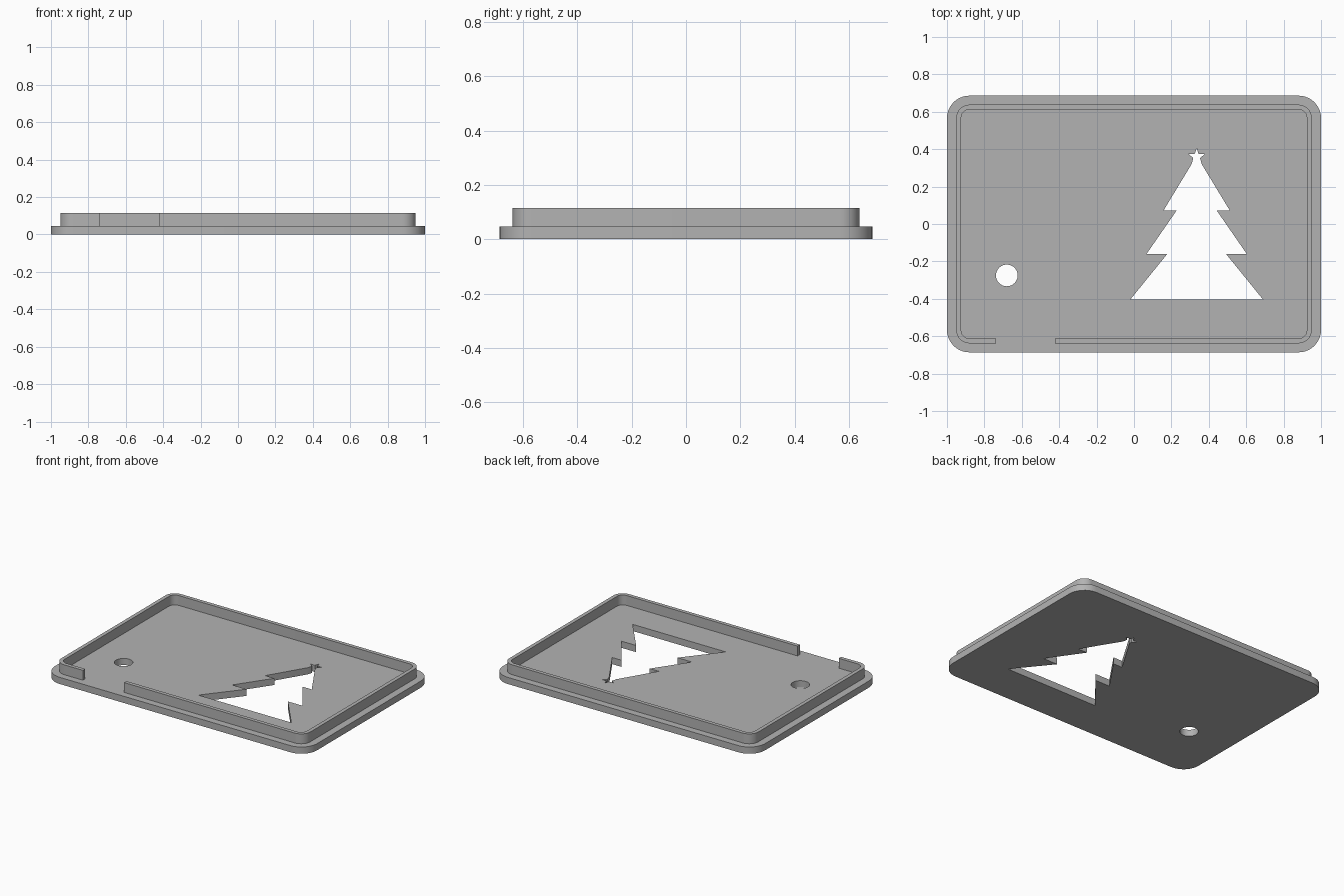
import bpy
import bmesh
from math import sin, cos, pi, radians

cube = bpy.data.objects.get("Cube")
if cube:
    bpy.data.objects.remove(cube, do_unlink=True)

grey = bpy.data.materials.new("plain grey")
grey.use_nodes = True
colour = (0.45, 0.45, 0.45, 1)
grey.diffuse_color = colour
grey.node_tree.nodes["Principled BSDF"].inputs["Base Color"].default_value = colour


def rounded_rect(hx, hy, r, steps=10):
    """Anticlockwise outline, starting at the front left-hand (+x) corner."""
    points = []
    for i, (sx, sy) in enumerate([(1, -1), (1, 1), (-1, 1), (-1, -1)]):
        for k in range(steps + 1):
            a = (i - 1 + k / steps) * pi / 2
            points.append((sx * (hx - r) + r * cos(a), sy * (hy - r) + r * sin(a)))
    return points


def circle(x, y, r, sides=40):
    return [(x + r * cos(2 * pi * k / sides), y + r * sin(2 * pi * k / sides))
            for k in range(sides)]


def extrude_outline(name, loops, z0, z1):
    """Solid from an outer outline plus any hole outlines."""
    bm = bmesh.new()
    for loop in loops:
        verts = [bm.verts.new((x, y, z0)) for x, y in loop]
        for a, b in zip(verts, verts[1:] + verts[:1]):
            bm.edges.new((a, b))
    bmesh.ops.triangle_fill(bm, edges=bm.edges[:], use_beauty=True, normal=(0, 0, 1))
    top = bmesh.ops.extrude_face_region(bm, geom=bm.faces[:], use_keep_orig=True)["geom"]
    bmesh.ops.translate(bm, vec=(0, 0, z1 - z0),
                        verts=[g for g in top if isinstance(g, bmesh.types.BMVert)])
    bmesh.ops.recalc_face_normals(bm, faces=bm.faces[:])
    mesh = bpy.data.meshes.new(name)
    bm.to_mesh(mesh)
    bm.free()
    mesh.materials.append(grey)
    obj = bpy.data.objects.new(name, mesh)
    bpy.context.collection.objects.link(obj)
    bpy.ops.object.select_all(action="DESELECT")
    obj.select_set(True)
    bpy.context.view_layer.objects.active = obj
    bpy.ops.object.shade_smooth_by_angle(angle=radians(30))
    return obj


# Tree cut-out: right half of a star-topped, three-tier fir, then mirrored
tree_x = 0.335
half = [(0.011, 0.374), (0.045, 0.375), (0.018, 0.353), (0.027, 0.32),
        (0.178, 0.071), (0.108, 0.071), (0.268, -0.16), (0.157, -0.16),
        (0.355, -0.404)]
tree = ([(tree_x, 0.404)] + [(tree_x + x, y) for x, y in half]
        + [(tree_x - x, y) for x, y in reversed(half)])

# Base plate with the tree and a round hole
plate_top = 0.046
extrude_outline("lid_plate",
                [rounded_rect(1, 0.686, 0.12), tree, circle(-0.68, -0.275, 0.058)],
                0, plate_top)

# Raised rim, open at the front between gap_left and gap_right
gap_left, gap_right = -0.422, -0.737
outer_x, outer_y, wall = 0.95, 0.638, 0.026
inner_x, inner_y = outer_x - wall, outer_y - wall
outer = [(gap_left, -outer_y)] + rounded_rect(outer_x, outer_y, 0.07) + [(gap_right, -outer_y)]
inner = [(gap_left, -inner_y)] + rounded_rect(inner_x, inner_y, 0.044) + [(gap_right, -inner_y)]
extrude_outline("lid_rim", [outer + inner[::-1]], plate_top - 0.006, 0.114)
